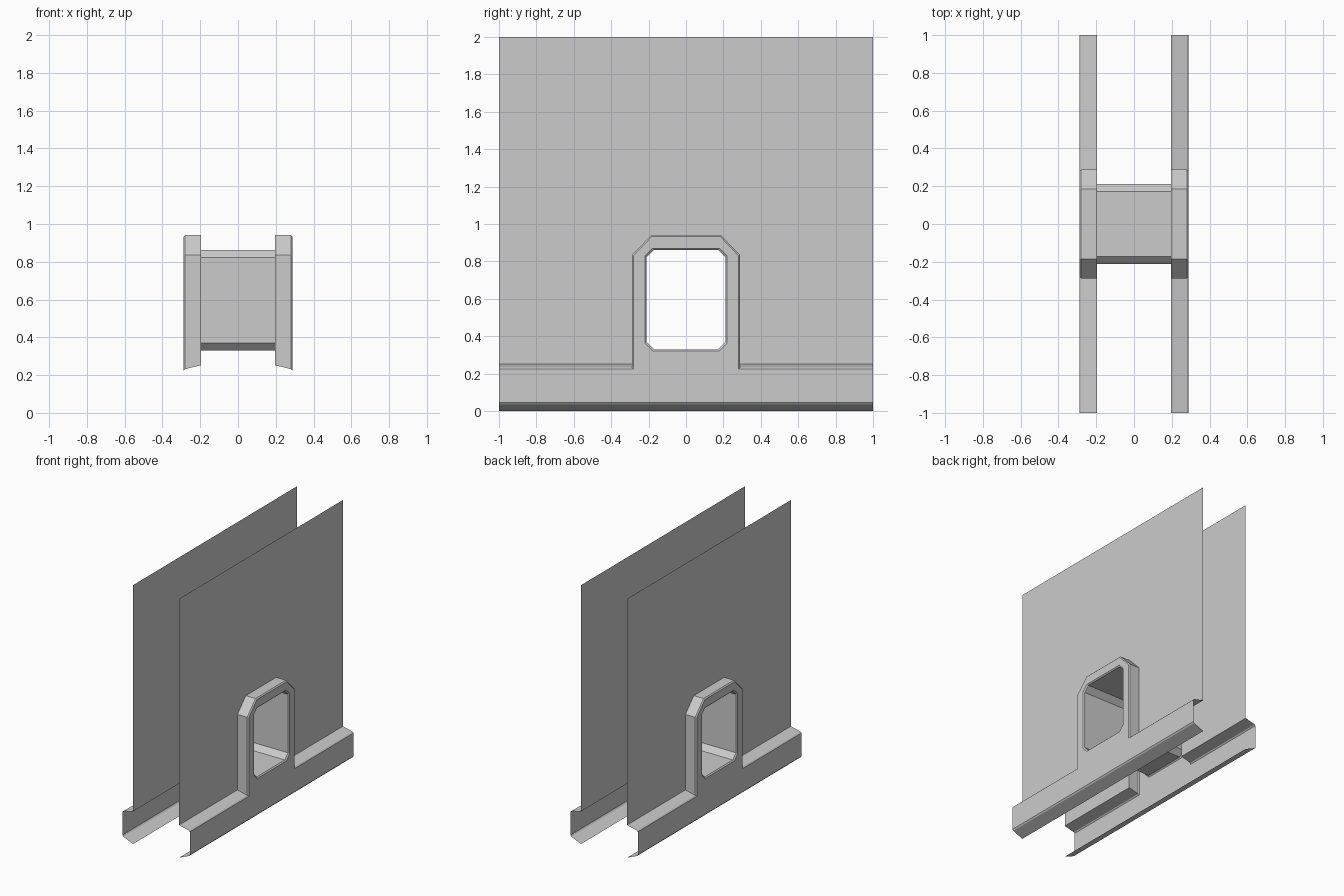
import bpy, bmesh
from mathutils import Vector

if "Cube" in bpy.data.objects:
    bpy.data.objects.remove(bpy.data.objects["Cube"])

WALL_X, SHOULDER_X, FACE_X = 0.197, 0.28, 0.288


def arch(zl, d=0.0):
    """Half outline (y >= 0) of the ledge and the raised doorway surround."""
    return [(1, zl), (0.288 - d, zl), (0.288 - d, 0.835 - d * 0.4),
            (0.186 - d * 0.4, 0.941 - d), (0, 0.941 - d)]


def opening(d=0.0):
    """Half outline (y >= 0) of the chamfered hole, top to bottom."""
    y, top, low, c = 0.211 + d, 0.862 + d, 0.33 - d, 0.04
    return [(0, top), (y - c, top), (y, top - c), (y, low + c), (y - c, low), (0, low)]


def at(x, pts):
    return [Vector((x, y, z)) for y, z in pts]


def strip(a, b):
    """Quads joining two matching outlines."""
    return [[a[i], a[i + 1], b[i + 1], b[i]] for i in range(len(a) - 1)]


def part(name, polys, facing, axes):
    """Mesh from polygons; the largest face looks along facing; mirrored on axes."""
    bm = bmesh.new()
    for p in polys:
        bm.faces.new([bm.verts.new(v) for v in p])
    bmesh.ops.remove_doubles(bm, verts=bm.verts, dist=1e-5)
    bmesh.ops.recalc_face_normals(bm, faces=bm.faces)
    bm.normal_update()
    big = max(bm.faces, key=lambda f: f.calc_area())
    if big.normal.dot(Vector(facing)) < 0:
        bmesh.ops.reverse_faces(bm, faces=bm.faces)
    me = bpy.data.meshes.new(name)
    bm.to_mesh(me)
    bm.free()
    ob = bpy.data.objects.new(name, me)
    bpy.context.collection.objects.link(ob)
    m = ob.modifiers.new("mirror", 'MIRROR')
    m.use_axis = axes
    m.merge_threshold = 1e-4
    return ob


# Thin wall sheets, cut out behind the doorway surround
wall = at(WALL_X, arch(0.252)) + at(WALL_X, [(0, 2), (1, 2)])
part("wall_panels", [wall], (1, 0, 0), (True, True, False))

# Base trim with sloped ledge, raised surround, bevelled edges and bottom lip
back, shoulder, face = (at(WALL_X, arch(0.252)), at(SHOULDER_X, arch(0.232)),
                        at(FACE_X, arch(0.224, 0.008)))
rim_out, rim_in = at(FACE_X, opening(0.008)), at(SHOULDER_X, opening())
polys = strip(back, shoulder) + strip(shoulder, face) + strip(rim_out, rim_in)
polys.append(face + rim_out + at(FACE_X, [(0, 0.045), (1, 0.045)]))
lip = [(FACE_X, 0.045), (SHOULDER_X, 0.035), (WALL_X, 0.0)]
polys += strip([Vector((x, 0, z)) for x, z in lip], [Vector((x, 1, z)) for x, z in lip])
part("base_trim_and_surround", polys, (1, 0, 0), (True, True, False))

# Tunnel lining joining both openings
part("tunnel_lining", strip(rim_in, at(-SHOULDER_X, opening())),
     (0, -1, 0), (False, True, False))
